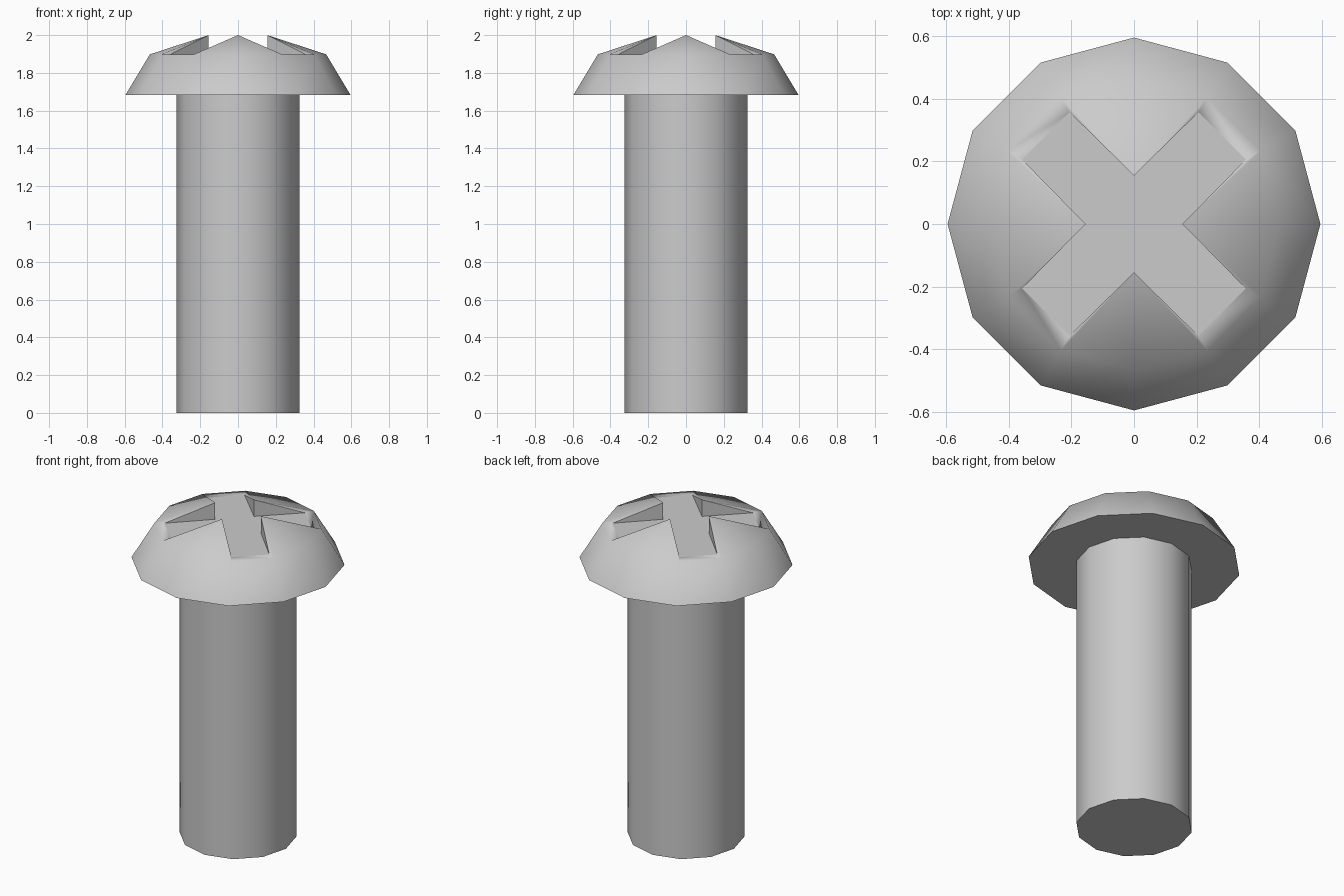
import bpy, bmesh
from math import cos, sin, radians

cube = bpy.data.objects.get("Cube")
if cube:
    bpy.data.objects.remove(cube, do_unlink=True)

SIDES = 12
STEP = 360 / SIDES
SHAFT_R, RIM_R, SHOULDER_R = 0.326, 0.596, 0.467
SLOT_END_R, SLOT_CORNER_R = 0.4125, 0.155
RIM_Z, SHOULDER_Z, TOP_Z = 1.683, 1.898, 2.0

steel = bpy.data.materials.new("grey steel")
steel.use_nodes = True
grey = (0.6, 0.6, 0.6, 1)
steel.diffuse_color = grey
steel.node_tree.nodes["Principled BSDF"].inputs["Base Color"].default_value = grey


def finish(bm, name):
    """Turn the bmesh into a named object."""
    bmesh.ops.recalc_face_normals(bm, faces=bm.faces)
    mesh = bpy.data.meshes.new(name)
    bm.to_mesh(mesh)
    bm.free()
    mesh.materials.append(steel)
    obj = bpy.data.objects.new(name, mesh)
    bpy.context.collection.objects.link(obj)
    return obj


def polar(bm, r, degrees, z):
    a = radians(degrees)
    return bm.verts.new((r * cos(a), r * sin(a), z))


def ring(bm, r, z):
    return [polar(bm, r, i * STEP, z) for i in range(SIDES)]


def bridge(bm, low, high):
    return [bm.faces.new((low[i - 1], low[i], high[i], high[i - 1]))
            for i in range(SIDES)]


# Shaft: smooth twelve-sided tube with a flat end
bm = bmesh.new()
foot = ring(bm, SHAFT_R, 0)
for face in bridge(bm, foot, ring(bm, SHAFT_R, RIM_Z)):
    face.smooth = True
bm.faces.new(foot)
for edge in bm.edges:
    if all(v in foot for v in edge.verts):
        edge.smooth = False
finish(bm, "screw_shaft")

# Head: sloped sides and flat underside
bm = bmesh.new()
rim = ring(bm, RIM_R, RIM_Z)
shoulder = ring(bm, SHOULDER_R, SHOULDER_Z)
dome = bridge(bm, rim, shoulder)
bm.faces.new(rim)

# Crown: four raised wedges around a cross slot
floor_loop = []
slot_ends = []
for q in range(4):
    base = q * 3
    angle = q * 90
    peak = polar(bm, SLOT_CORNER_R, angle, TOP_Z)
    inner = polar(bm, SLOT_CORNER_R, angle, SHOULDER_Z)
    right = polar(bm, SLOT_END_R, angle - STEP, SHOULDER_Z)
    left = polar(bm, SLOT_END_R, angle + STEP, SHOULDER_Z)
    s_right, s_mid, s_left = (shoulder[(base + k) % SIDES] for k in (-1, 0, 1))
    for tri in ((peak, right, s_right), (peak, s_right, s_mid),
                (peak, s_mid, s_left), (peak, s_left, left)):
        dome.append(bm.faces.new(tri))
    # Upright slot walls
    bm.faces.new((peak, inner, right))
    bm.faces.new((peak, left, inner))
    floor_loop += [right, inner, left]
    slot_ends.append((right, s_right, left, s_left))

# Narrow lip beyond the end of each slot arm, then the slot floor
for q in range(4):
    left, s_left = slot_ends[q][2:]
    right, s_right = slot_ends[(q + 1) % 4][:2]
    dome.append(bm.faces.new((left, s_left, s_right, right)))
bm.faces.new(floor_loop)

# Smooth dome, crisp edges wherever it meets a flat face
for face in dome:
    face.smooth = True
for edge in bm.edges:
    edge.smooth = all(f.smooth for f in edge.link_faces)
finish(bm, "screw_head")
